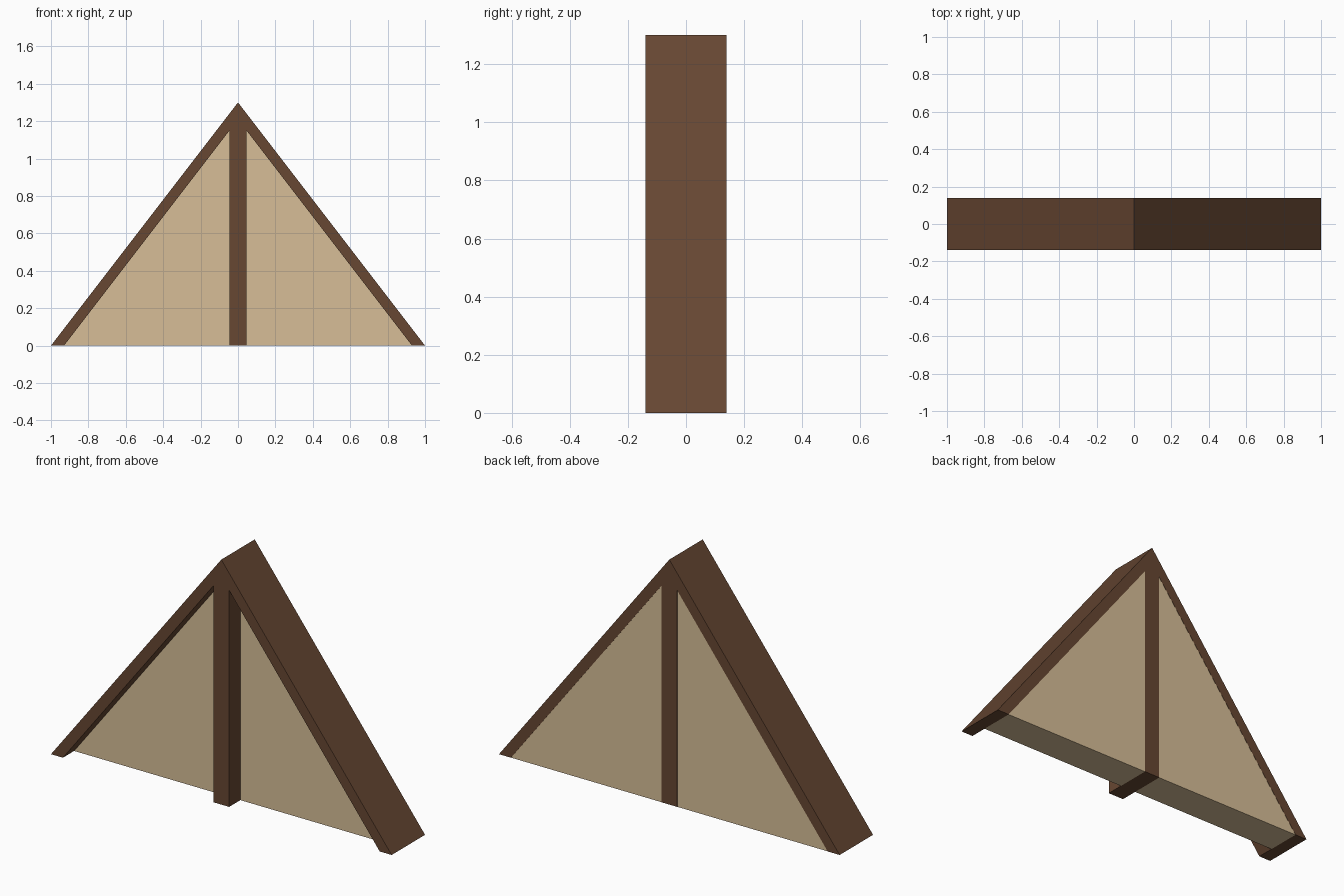
import bpy, bmesh

if "Cube" in bpy.data.objects:
    bpy.data.objects.remove(bpy.data.objects["Cube"])

HALF_W, HEIGHT, HALF_D = 1.0, 1.3, 0.14
INNER = 0.93                 # half width of the opening at the base
SLOPE = HEIGHT / HALF_W
POST = 0.046                 # half width of the centre post
PANEL_FRONT = -0.046


def material(name, rgb):
    m = bpy.data.materials.new(name)
    m.diffuse_color = (*rgb, 1)
    m.use_nodes = True
    m.node_tree.nodes["Principled BSDF"].inputs["Base Color"].default_value = m.diffuse_color
    return m


wood = material("dark brown wood", (0.135, 0.063, 0.032))
plaster = material("tan panel", (0.68, 0.515, 0.31))


def extrude_profile(name, profile, y0, y1, mat):
    """Solid from an x-z outline, running from y0 to y1."""
    bm = bmesh.new()
    face = bm.faces.new([bm.verts.new((x, y0, z)) for x, z in profile])
    res = bmesh.ops.extrude_face_region(bm, geom=[face])
    verts = [g for g in res["geom"] if isinstance(g, bmesh.types.BMVert)]
    bmesh.ops.translate(bm, vec=(0, y1 - y0, 0), verts=verts)
    bmesh.ops.recalc_face_normals(bm, faces=bm.faces)
    mesh = bpy.data.meshes.new(name)
    bm.to_mesh(mesh)
    bm.free()
    mesh.materials.append(mat)
    obj = bpy.data.objects.new(name, mesh)
    bpy.context.collection.objects.link(obj)
    return obj


# Sloping rafters as one chevron frame
extrude_profile("rafters", [(-HALF_W, 0), (0, HEIGHT), (HALF_W, 0), (INNER, 0),
                            (0, INNER * SLOPE), (-INNER, 0)], -HALF_D, HALF_D, wood)

# Upright post, cut to fit under the peak
post_top = (INNER - POST) * SLOPE
extrude_profile("centre_post", [(-POST, 0), (POST, 0), (POST, post_top),
                                (0, INNER * SLOPE), (-POST, post_top)],
                -HALF_D, HALF_D, wood)

# Infill panels, recessed at the front and flush at the back
for side, s in (("left", -1), ("right", 1)):
    extrude_profile(side + "_panel", [(s * POST, 0), (s * INNER, 0), (s * POST, post_top)],
                    PANEL_FRONT, HALF_D - 0.001, plaster)
